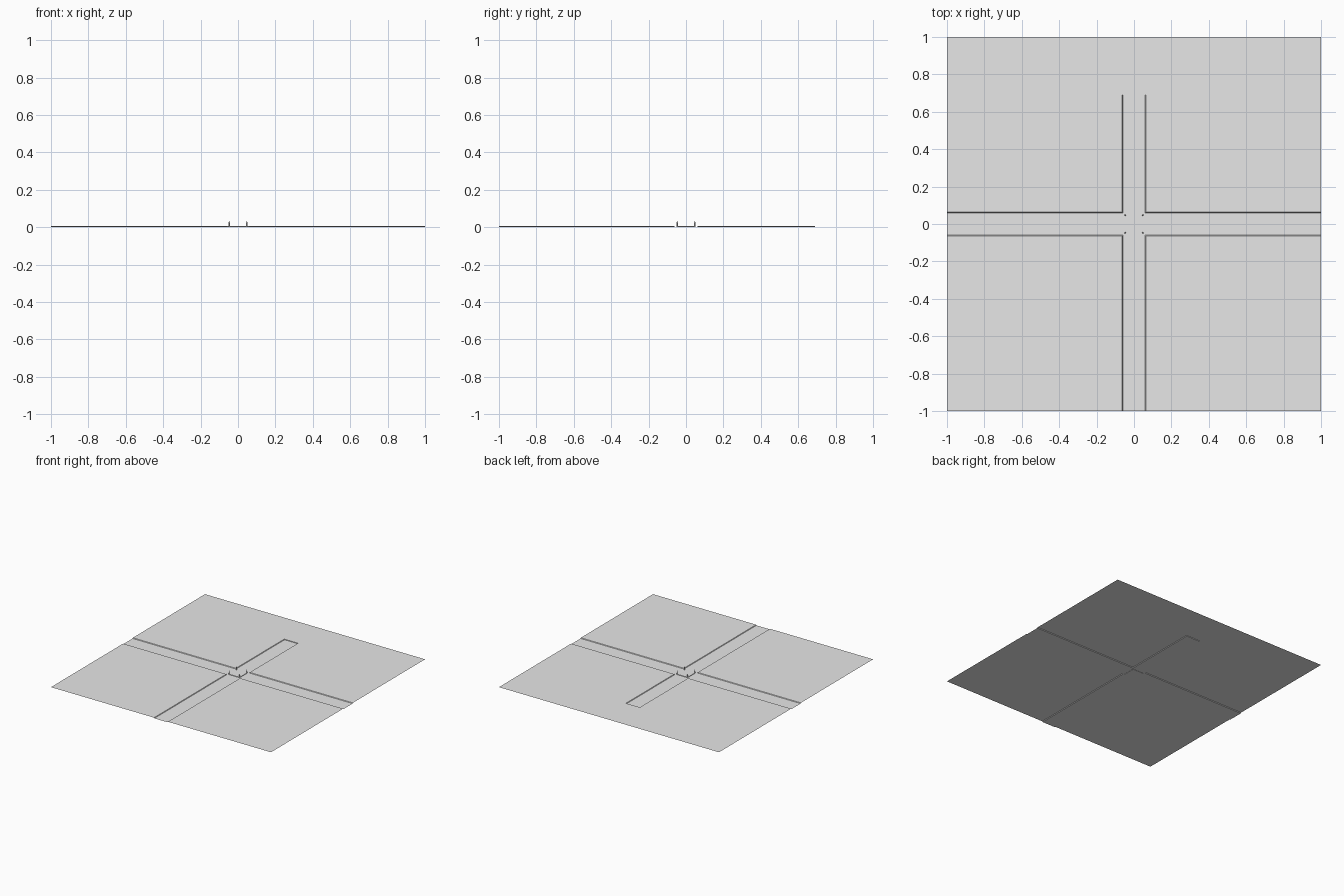
import bpy
import bmesh

if "Cube" in bpy.data.objects:
    bpy.data.objects.remove(bpy.data.objects["Cube"], do_unlink=True)


def make_material(name, color):
    mat = bpy.data.materials.new(name)
    mat.use_nodes = True
    mat.diffuse_color = color
    mat.node_tree.nodes["Principled BSDF"].inputs["Base Color"].default_value = color
    return mat


GREY = make_material("plain_grey", (0.8, 0.8, 0.8, 1))


def make_object(name, bm):
    mesh = bpy.data.meshes.new(name)
    bm.to_mesh(mesh)
    bm.free()
    mesh.materials.append(GREY)
    obj = bpy.data.objects.new(name, mesh)
    bpy.context.scene.collection.objects.link(obj)
    return obj


GROUND_Z, ROAD_Z = 0.007, 0.002
FOOT, RIM, ROAD_END = 0.06, 0.063, 0.69

# Ground sheet with the sunken crossing roads; the rear road stops short
xs = [-1, -RIM, -FOOT, FOOT, RIM, 1]
ys = [-1, -RIM, -FOOT, FOOT, RIM, ROAD_END, ROAD_END, 1]
last_road_row = 5
bm = bmesh.new()
rows = []
for j, y in enumerate(ys):
    row = []
    for x in xs:
        sunken = abs(y) <= FOOT or (abs(x) <= FOOT and j <= last_road_row)
        row.append(bm.verts.new((x, y, ROAD_Z if sunken else GROUND_Z)))
    rows.append(row)
for low, high in zip(rows, rows[1:]):
    for i in range(len(xs) - 1):
        bm.faces.new((low[i], low[i + 1], high[i + 1], high[i]))
bmesh.ops.remove_doubles(bm, verts=bm.verts, dist=0.0001)
bmesh.ops.dissolve_degenerate(bm, edges=bm.edges, dist=0.0001)
make_object("ground_with_roads", bm)

# Low square slab in the middle of the crossing
SLAB, SLAB_TOP = 0.05, 0.006
bm = bmesh.new()
bmesh.ops.create_cube(bm, size=1)
for v in bm.verts:
    v.co = (v.co.x * 2 * SLAB, v.co.y * 2 * SLAB, (v.co.z + 0.5) * SLAB_TOP)
make_object("crossing_slab", bm)

# Tapered corner posts
POST_TOP = 0.033
for side, sx in (("right", -1), ("left", 1)):
    for end, sy in (("front", -1), ("back", 1)):
        bm = bmesh.new()
        bmesh.ops.create_cone(bm, cap_ends=True, segments=4, radius1=0.005,
                              radius2=0.002, depth=POST_TOP - SLAB_TOP)
        post = make_object(f"{end}_{side}_post", bm)
        post.location = (sx * 0.047, sy * 0.047, (POST_TOP + SLAB_TOP) / 2)
